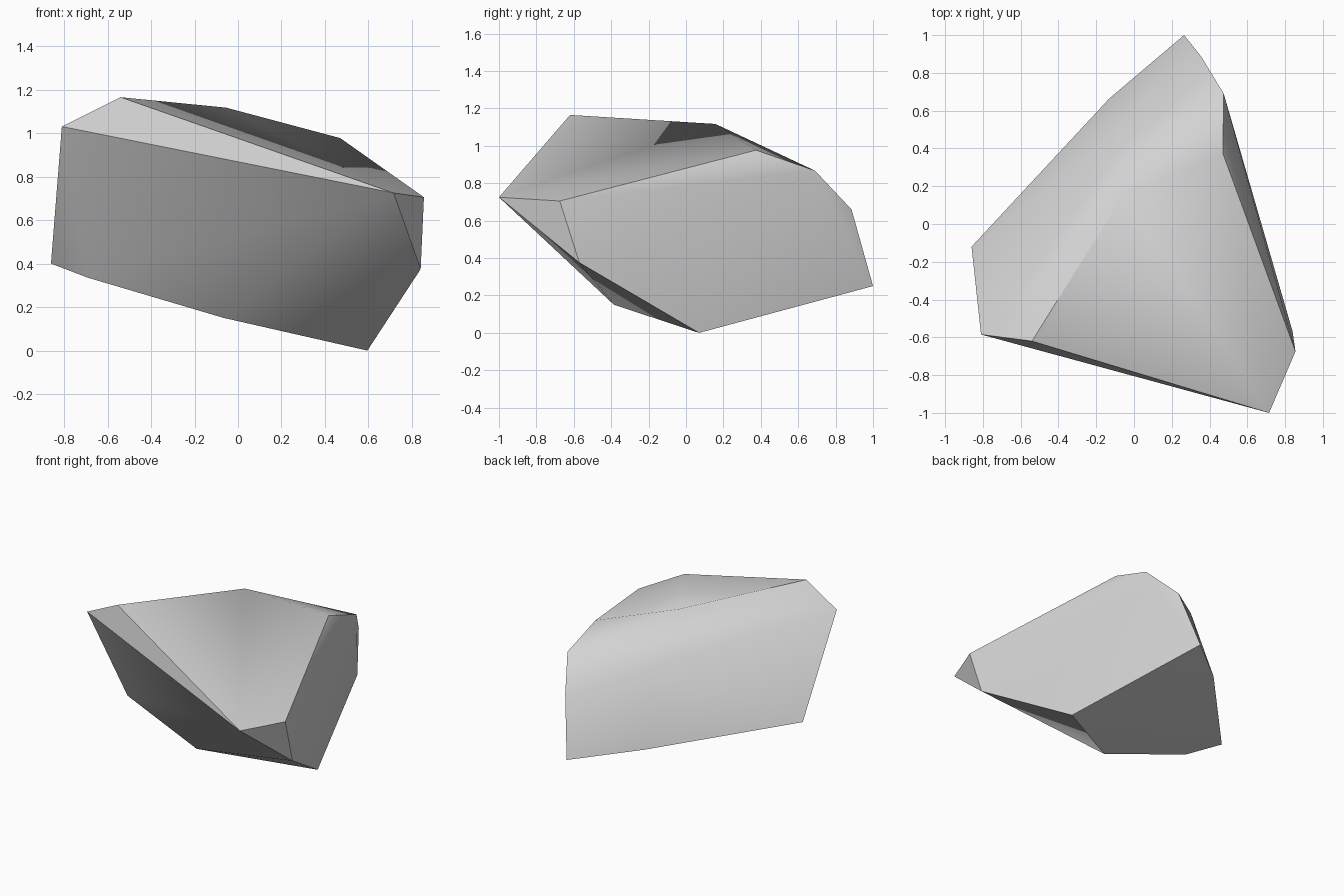
import bpy
import bmesh
import math

cube = bpy.data.objects.get("Cube")
if cube:
    bpy.data.objects.remove(cube, do_unlink=True)

# Corners of the faceted boulder, grouped by the plane they belong to
base_corners = [
    (0.595, 0.07, 0.0), (-0.065, -0.385, 0.15), (-0.69, -0.29, 0.335),
    (-0.86, -0.12, 0.40), (-0.13, 0.665, 0.303), (0.265, 1.0, 0.25),
]
top_corners = [
    (-0.54, -0.62, 1.165), (0.715, -1.0, 0.725), (0.855, -0.675, 0.705),
    (0.47, 0.375, 0.977), (-0.055, 0.157, 1.117),
]
side_corners = [
    (-0.81, -0.585, 1.03), (0.84, -0.57, 0.375), (0.475, 0.69, 0.867),
    (0.357, 0.885, 0.66), (-0.08, 0.49, 0.845),
]


def make_material(name, colour):
    mat = bpy.data.materials.new(name)
    mat.use_nodes = True
    mat.diffuse_color = colour
    bsdf = next(n for n in mat.node_tree.nodes if n.type == "BSDF_PRINCIPLED")
    bsdf.inputs["Base Color"].default_value = colour
    return mat


# Wrap the corners in a tight convex shell
bm = bmesh.new()
for corner in base_corners + top_corners + side_corners:
    bm.verts.new(corner)
hull = bmesh.ops.convex_hull(bm, input=bm.verts[:])
spare = {e for e in hull["geom_interior"] + hull["geom_unused"]
         if isinstance(e, bmesh.types.BMVert)}
bmesh.ops.delete(bm, geom=list(spare), context="VERTS")
bmesh.ops.recalc_face_normals(bm, faces=bm.faces[:])

mesh = bpy.data.meshes.new("boulder")
bm.to_mesh(mesh)
bm.free()
mesh.materials.append(make_material("stone grey", (0.65, 0.65, 0.65, 1.0)))

boulder = bpy.data.objects.new("boulder", mesh)
bpy.context.collection.objects.link(boulder)

# Soft shading across shallow folds, crisp ridges elsewhere
bpy.ops.object.select_all(action="DESELECT")
boulder.select_set(True)
bpy.context.view_layer.objects.active = boulder
bpy.ops.object.shade_smooth_by_angle(angle=math.radians(30))
